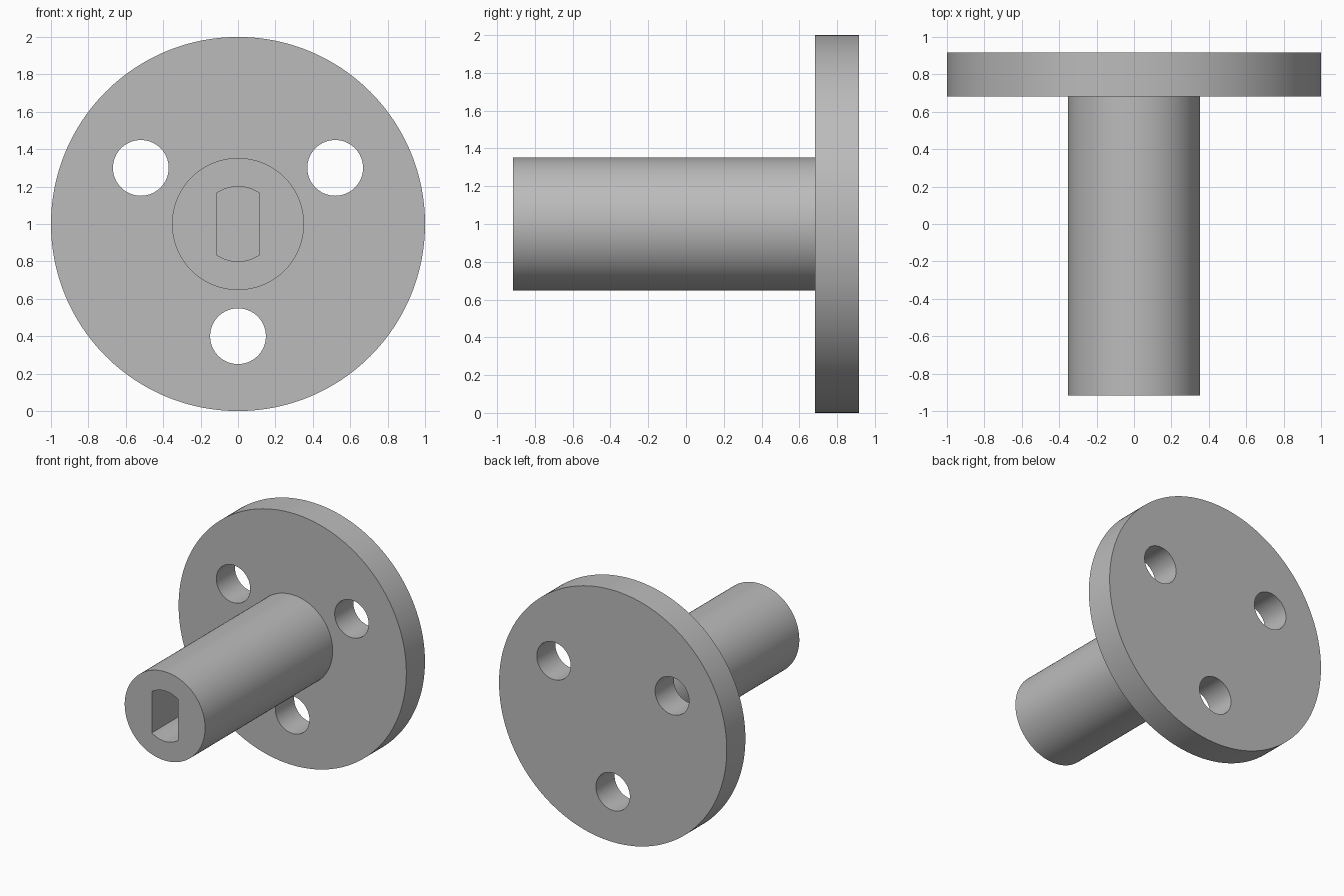
import bpy
from math import sin, cos, pi, radians, sqrt
from mathutils import Vector

cube = bpy.data.objects.get("Cube")
if cube:
    bpy.data.objects.remove(cube, do_unlink=True)

AXIS_Z = 1.0
FRONT, SHOULDER, BACK = -0.917, 0.683, 0.917
FLANGE_R, HUB_R = 1.0, 0.353
HOLE_R, HOLE_RING = 0.149, 0.6
SLOT_R, SLOT_HALF = 0.2, 0.115

grey = bpy.data.materials.new("plain grey")
grey.use_nodes = True
colour = (0.5, 0.5, 0.5, 1)
grey.diffuse_color = colour
grey.node_tree.nodes["Principled BSDF"].inputs["Base Color"].default_value = colour


def cylinder(name, radius, y0, y1, x=0, z=AXIS_Z, sides=128):
    """Cylinder lying along y."""
    bpy.ops.mesh.primitive_cylinder_add(
        vertices=sides, radius=radius, depth=y1 - y0,
        location=(x, (y0 + y1) / 2, z), rotation=(pi / 2, 0, 0))
    ob = bpy.context.object
    ob.name = name
    ob.data.materials.append(grey)
    return ob


def cut(target, cutter):
    """Subtract the cutter, then remove it."""
    mod = target.modifiers.new("cut", 'BOOLEAN')
    mod.operation, mod.solver, mod.object = 'DIFFERENCE', 'EXACT', cutter
    cutter.hide_render = True
    bpy.context.view_layer.objects.active = target
    bpy.ops.object.modifier_apply(modifier=mod.name)
    bpy.data.objects.remove(cutter, do_unlink=True)


def smooth(ob):
    bpy.ops.object.select_all(action='DESELECT')
    ob.select_set(True)
    bpy.context.view_layer.objects.active = ob
    bpy.ops.object.shade_smooth_by_angle(angle=radians(30))


# Flange with three evenly spaced bolt holes
flange = cylinder("flange", FLANGE_R, SHOULDER, BACK, sides=192)
for k in range(3):
    a = -pi / 2 + k * 2 * pi / 3
    cut(flange, cylinder("bolt_hole", HOLE_R, SHOULDER - 0.1, BACK + 0.1,
                         HOLE_RING * cos(a), AXIS_Z + HOLE_RING * sin(a), 64))
smooth(flange)

# Hub with a flat-sided shaft slot that stops at the flange
hub = cylinder("hub", HUB_R, FRONT, SHOULDER)
slot = cylinder("shaft_slot", SLOT_R, FRONT - 0.1, SHOULDER - 0.002)
for side in (-1, 1):
    bpy.ops.mesh.primitive_cube_add(size=1, location=(side * (SLOT_HALF + 0.25), 0, AXIS_Z))
    trim = bpy.context.object
    trim.scale = (0.5, 3, 1)
    cut(slot, trim)
cut(hub, slot)
smooth(hub)
